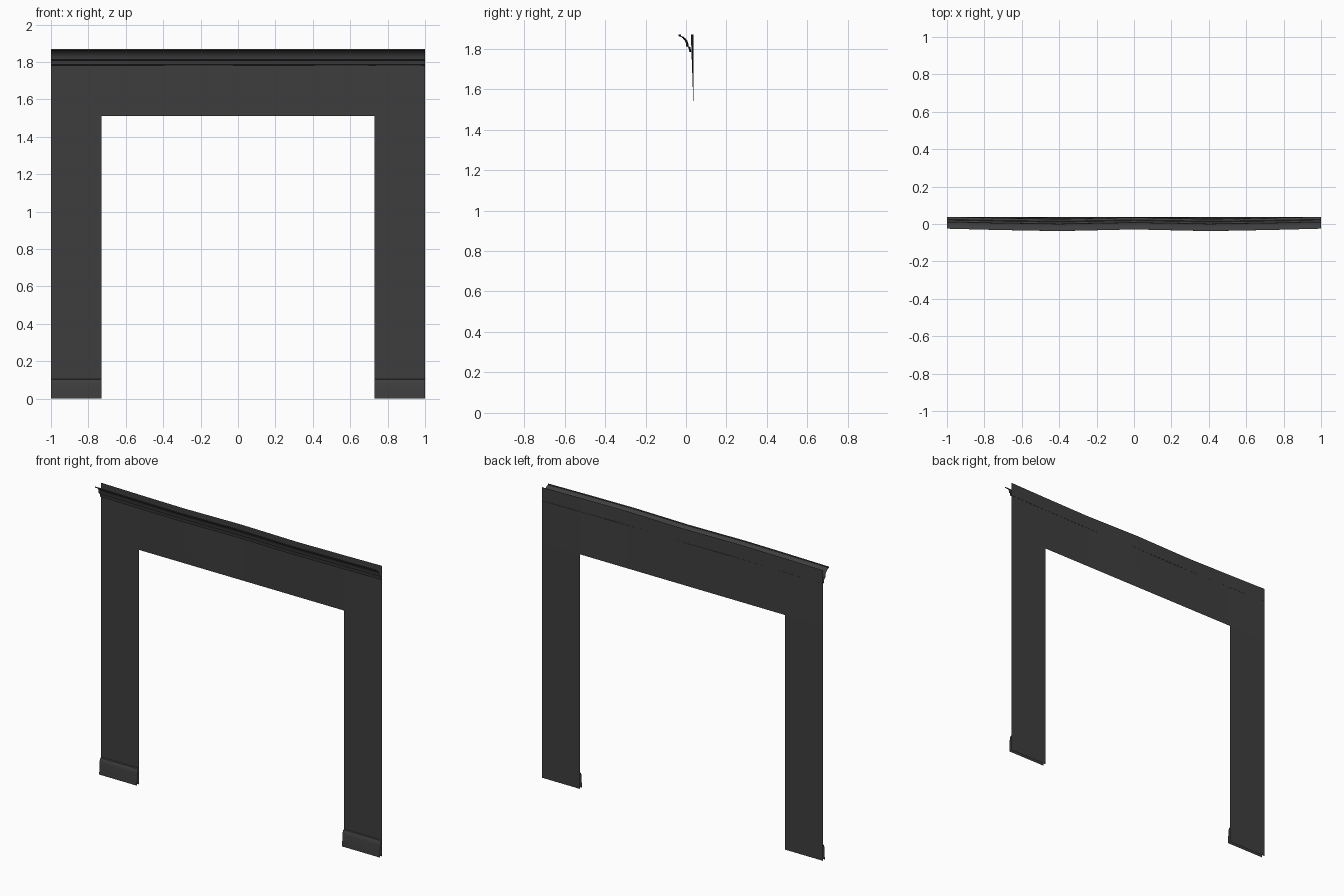
import bpy

cube = bpy.data.objects.get("Cube")
if cube:
    bpy.data.objects.remove(cube, do_unlink=True)

HALF, INNER = 1.0, 0.73      # half width, half opening
LINTEL, TOP = 1.51, 1.87     # underside of lintel, top of wall
WALL_Y = 0.037
COLUMNS = [-HALF, -INNER, -0.4, 0, 0.4, INNER, HALF]
BOW = dict(zip(COLUMNS, [0, 0.007, 0.013, 0.004, 0.013, 0.007, 0]))

mat = bpy.data.materials.new("charcoal grey")
mat.use_nodes = True
colour = (0.048, 0.048, 0.048, 1)
mat.diffuse_color = colour
mat.node_tree.nodes["Principled BSDF"].inputs["Base Color"].default_value = colour


def bowed(x, y, z):
    """Push the upper part gently forward along the uneven wall."""
    rise = max(0, (z - LINTEL) / (TOP - LINTEL))
    return (x, y - BOW[x] * rise, z)


def sweep(name, profile, columns, keep=lambda x, z: True, smooth=False):
    """Sweep an open (y, z) profile, listed top to bottom, along x."""
    n = len(profile)
    verts = [bowed(x, y, z) for x in columns for y, z in profile]
    faces = []
    for i in range(len(columns) - 1):
        for j in range(n - 1):
            mid_x = (columns[i] + columns[i + 1]) / 2
            mid_z = (profile[j][1] + profile[j + 1][1]) / 2
            if keep(mid_x, mid_z):
                a, b = i * n + j, (i + 1) * n + j
                faces.append((a, a + 1, b + 1, b))
    mesh = bpy.data.meshes.new(name)
    mesh.from_pydata(verts, [], faces)
    mesh.validate()
    mesh.materials.append(mat)
    obj = bpy.data.objects.new(name, mesh)
    bpy.context.collection.objects.link(obj)
    if smooth:
        bpy.ops.object.select_all(action="DESELECT")
        obj.select_set(True)
        bpy.context.view_layer.objects.active = obj
        bpy.ops.object.shade_smooth_by_angle(angle=0.6)
    return obj


# Thin wall sheet with a tall opening
wall = sweep("wall", [(WALL_Y, TOP), (WALL_Y, LINTEL), (WALL_Y, 0)], COLUMNS,
             lambda x, z: z > LINTEL or abs(x) > INNER)
# Drop the unused points below the opening
wall.data.update()
bpy.context.view_layer.objects.active = wall
wall.select_set(True)
bpy.ops.object.mode_set(mode="EDIT")
bpy.ops.mesh.select_all(action="SELECT")
bpy.ops.mesh.delete_loose(use_verts=True, use_edges=True, use_faces=False)
bpy.ops.object.mode_set(mode="OBJECT")

# Stepped and coved crown moulding, open at the ends and behind
sweep("crown_moulding",
      [(-0.025, TOP), (-0.025, 1.862), (-0.015, 1.86), (-0.004, 1.852),
       (0.006, 1.84), (0.011, 1.826), (0.012, 1.812), (0.021, 1.808),
       (0.024, 1.797), (0.025, 1.785), (0.038, 1.782)],
      COLUMNS, smooth=True)

# Skirting board at the foot of each leg
for side, span in (("right", [-HALF, -INNER]), ("left", [INNER, HALF])):
    sweep(side + "_skirting",
          [(WALL_Y, 0.105), (0.029, 0.102), (0.023, 0.092), (0.02, 0.075),
           (0.016, 0.0)], span, smooth=True)
